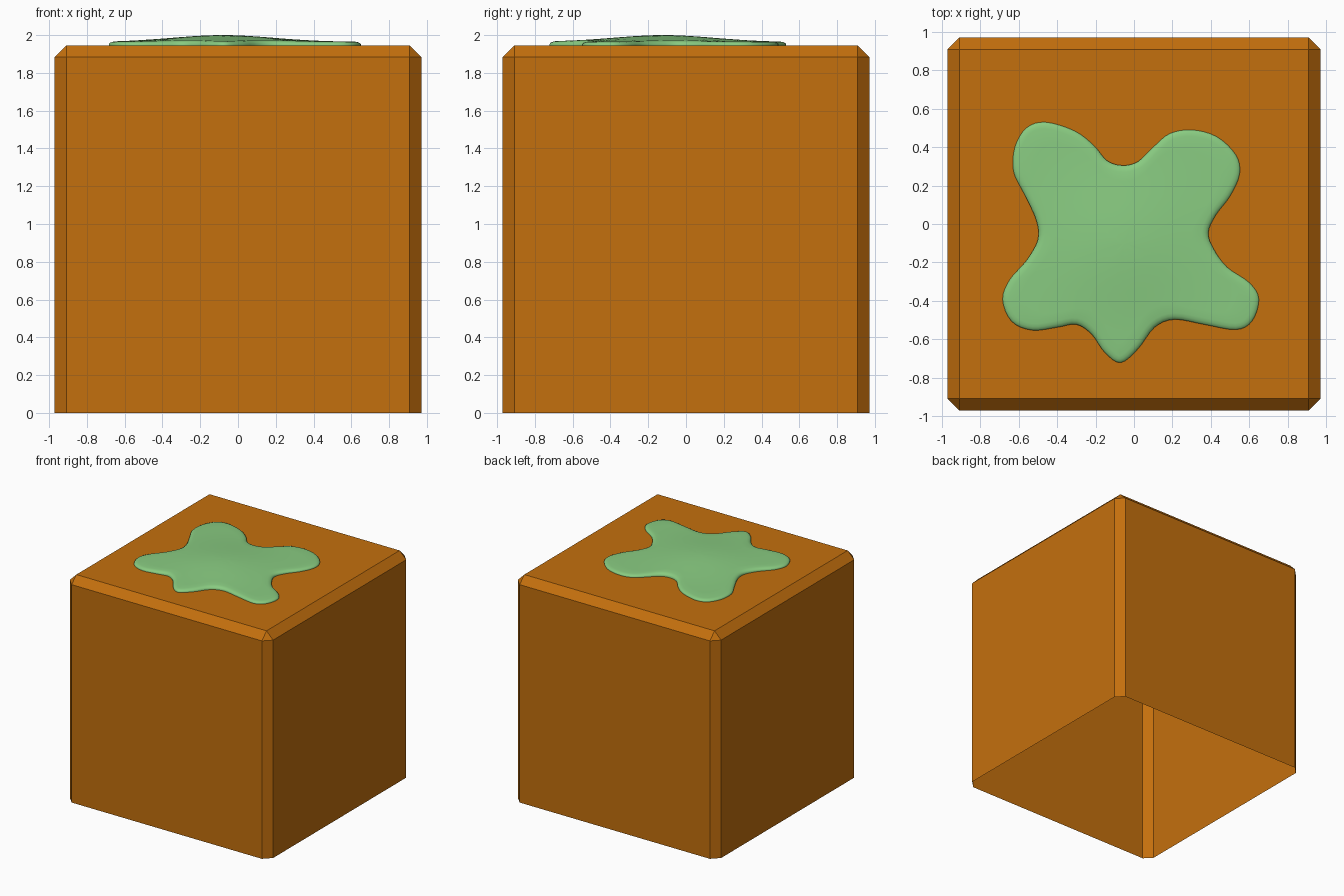
import bpy, bmesh, math
from mathutils import Vector

if "Cube" in bpy.data.objects:
    bpy.data.objects.remove(bpy.data.objects["Cube"])


def material(name, rgb):
    m = bpy.data.materials.new(name)
    m.diffuse_color = (*rgb, 1)
    m.use_nodes = True
    m.node_tree.nodes["Principled BSDF"].inputs["Base Color"].default_value = m.diffuse_color
    return m


def finish(bm, name, mat):
    bmesh.ops.recalc_face_normals(bm, faces=bm.faces)
    me = bpy.data.meshes.new(name)
    bm.to_mesh(me)
    bm.free()
    me.materials.append(mat)
    ob = bpy.data.objects.new(name, me)
    bpy.context.collection.objects.link(ob)
    return ob


def catmull(p, steps):
    """Smooth closed curve through the given points."""
    out, n = [], len(p)
    for i in range(n):
        a, b, c, d = (Vector(p[(i + k) % n]) for k in (-1, 0, 1, 2))
        for s in range(steps):
            t = s / steps
            out.append(0.5 * (2 * b + (c - a) * t + (2 * a - 5 * b + 4 * c - d) * t * t
                              + (3 * b - a - 3 * c + d) * t ** 3))
    return out


HALF, TOP, CUT = 0.972, 1.946, 0.063

# Crate: cube with single-segment bevels on the upright and top edges, open underneath
bm = bmesh.new()
bmesh.ops.create_cube(bm, size=1)
for v in bm.verts:
    v.co = (v.co.x * 2 * HALF, v.co.y * 2 * HALF, (v.co.z + 0.5) * TOP)
edges = [e for e in bm.edges if max(v.co.z for v in e.verts) > 0.1]
bmesh.ops.bevel(bm, geom=edges, offset=CUT, segments=1, profile=0.5, affect='EDGES')
floor = [f for f in bm.faces if all(abs(v.co.z) < 1e-4 for v in f.verts)]
bmesh.ops.delete(bm, geom=floor, context='FACES')
finish(bm, "block", material("orange", (0.55, 0.16, 0.004)))

# Splat: smooth outline with a rounded rim swelling to a low crown
outline = [(-.46, .53), (-.31, .485), (-.21, .41), (-.14, .33), (-.06, .305), (.02, .325),
           (.10, .40), (.185, .47), (.30, .49), (.43, .455), (.53, .36), (.55, .26),
           (.50, .145), (.425, .045), (.387, -.045), (.415, -.13), (.485, -.225),
           (.60, -.305), (.65, -.39), (.615, -.505), (.53, -.55), (.365, -.523),
           (.21, -.497), (.107, -.538), (.023, -.648), (-.07, -.722), (-.153, -.668),
           (-.22, -.575), (-.30, -.523), (-.40, -.538), (-.53, -.553), (-.637, -.507),
           (-.684, -.393), (-.647, -.29), (-.56, -.19), (-.50, -.08), (-.51, .023),
           (-.57, .153), (-.627, .273), (-.62, .40), (-.56, .50)]
pts = catmull(outline, 4)
n = len(pts)
centre = Vector((-0.05, -0.1))


def crown(p):
    d = (p - Vector((-0.08, -0.12))).length
    return 0.019 + 0.035 * math.exp(-(d / 0.37) ** 2)


bm = bmesh.new()
rings = []
# Rim rings step inward along the outline normal, then rings shrink to the centre
rim = [(0.0, 0.0), (0.0, 0.35), (0.006, 0.65), (0.018, 0.88), (0.034, 1.0)]
inner = []
for inset, h in rim:
    ring = []
    for i, p in enumerate(pts):
        t = (pts[(i + 1) % n] - pts[i - 1]).normalized()
        q = p + Vector((t.y, -t.x)) * inset
        ring.append(bm.verts.new((q.x, q.y, TOP + h * crown(q))))
        if h == 1.0:
            inner.append(q)
    rings.append(ring)
for k in (0.87, 0.74, 0.6, 0.46, 0.32, 0.18, 0.07):
    ring = []
    for q in inner:
        r = centre + (q - centre) * k
        ring.append(bm.verts.new((r.x, r.y, TOP + crown(r))))
    rings.append(ring)
for a, b in zip(rings, rings[1:]):
    for i in range(n):
        j = (i + 1) % n
        bm.faces.new((a[i], a[j], b[j], b[i]))
tip = bm.verts.new((centre.x, centre.y, TOP + crown(centre)))
for i in range(n):
    bm.faces.new((rings[-1][i], rings[-1][(i + 1) % n], tip))
for f in bm.faces:
    f.smooth = True
finish(bm, "splat", material("green", (0.25, 0.6, 0.22)))
